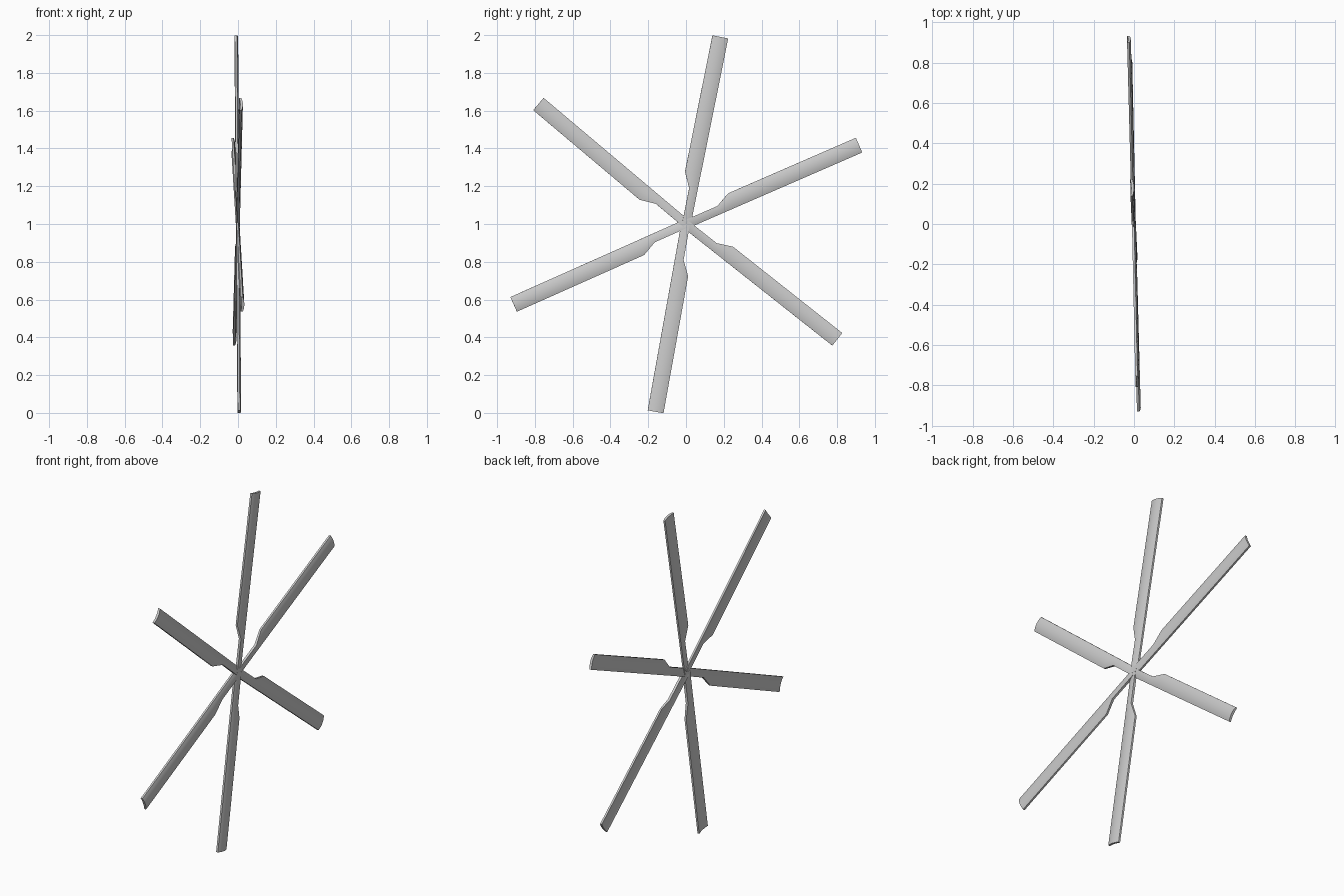
import bpy, bmesh, math
from mathutils import Matrix, Vector

if "Cube" in bpy.data.objects:
    bpy.data.objects.remove(bpy.data.objects["Cube"])

SEG = 10                       # divisions across the blade chord
V_CW, V_MID, V_HALF = -0.025, 0.0175, 0.0425
# stations along a blade: (radius, counter-clockwise edge offset)
STATIONS = [(0.0, 0.021), (0.19, 0.021), (0.27, 0.06), (1.007, 0.06)]
# blade directions in the y-z plane, degrees
ANGLES = [23.5, 78.6, 139.9, 204.0, 259.8, 321.7]
# the rotor disc leans slightly
TILT = Matrix.Rotation(0.025, 4, 'Z') @ Matrix.Rotation(-0.004, 4, 'Y')


def section(v_ccw):
    """Closed cambered section as (x, v) points, clipped at v_ccw."""
    vs = [V_CW + (v_ccw - V_CW) * i / SEG for i in range(SEG + 1)]
    bulge = lambda v: 1 - ((v - V_MID) / V_HALF) ** 2
    outer = [(0.001 + 0.008 * bulge(v), v) for v in vs]
    inner = [(-0.010 + 0.005 * bulge(v), v) for v in reversed(vs)]
    return outer + inner


def make_blade(name, degrees):
    a = math.radians(degrees)
    along = Vector((0, math.cos(a), math.sin(a)))
    across = Vector((0, -math.sin(a), math.cos(a)))
    bm = bmesh.new()
    rings = []
    for u, v_ccw in STATIONS:
        ring = []
        for x, v in section(v_ccw):
            p = Vector((x, 0, 0)) + along * u + across * v
            ring.append(bm.verts.new(TILT @ p + Vector((0, 0, 1))))
        rings.append(ring)
    n = len(rings[0])
    for r0, r1 in zip(rings, rings[1:]):
        for i in range(n):
            j = (i + 1) % n
            bm.faces.new((r0[i], r0[j], r1[j], r1[i]))
    # root and tip caps as quad strips
    for ring in (rings[0], rings[-1]):
        for i in range(SEG):
            bm.faces.new((ring[i], ring[i + 1], ring[n - 2 - i], ring[n - 1 - i]))
    bmesh.ops.recalc_face_normals(bm, faces=bm.faces)
    mesh = bpy.data.meshes.new(name)
    bm.to_mesh(mesh)
    bm.free()
    obj = bpy.data.objects.new(name, mesh)
    bpy.context.collection.objects.link(obj)
    return obj


# six rotor blades meeting at the hub
blades = [make_blade(f"rotor_blade_{i + 1}", d) for i, d in enumerate(ANGLES)]

# smooth curved faces, keep the rims sharp
for b in blades:
    b.select_set(True)
bpy.context.view_layer.objects.active = blades[0]
bpy.ops.object.shade_smooth_by_angle(angle=math.radians(30))
